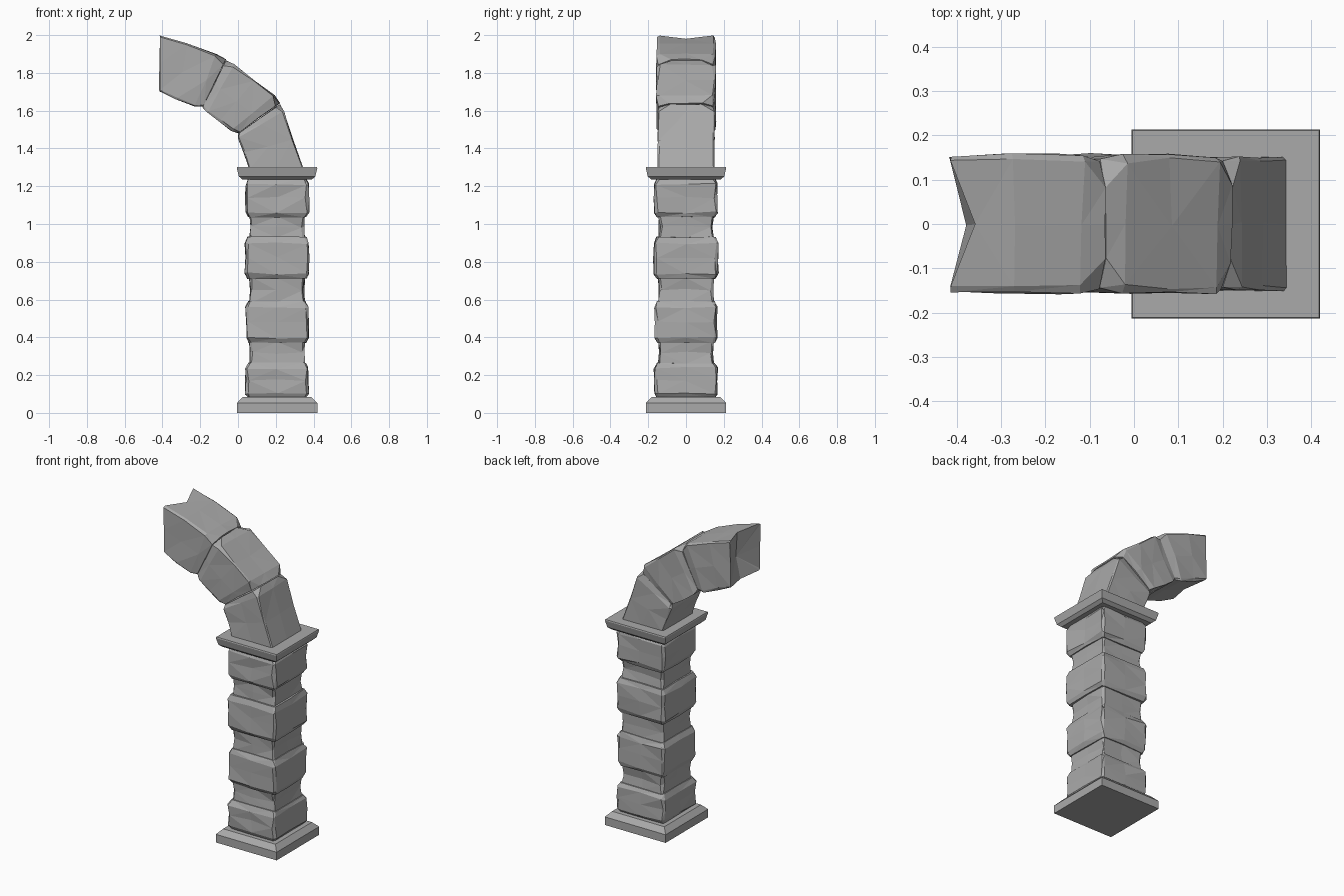
import bpy, bmesh, random
from mathutils import Vector

random.seed(7)
cube = bpy.data.objects.get("Cube")
if cube:
    bpy.data.objects.remove(cube)

stone = bpy.data.materials.new("grey stone")
stone.use_nodes = True
GREY = (0.4, 0.4, 0.4, 1)
stone.diffuse_color = GREY
stone.node_tree.nodes["Principled BSDF"].inputs["Base Color"].default_value = GREY


def section(cut, chip):
    """Square outline with cut corners and side midpoints; chip widens the +u cuts."""
    pts = []
    for su, sv, mid in ((1, 1, (0, 1)), (-1, 1, (-1, 0)), (-1, -1, (0, -1)), (1, -1, (1, 0))):
        cv = max(cut, chip) if su > 0 else cut
        cu = max(cut, chip * 0.5) if su > 0 else cut
        along_u, along_v = (su * (1 - cu), sv), (su, sv * (1 - cv))
        pts += [along_v, along_u] if su == sv else [along_u, along_v]
        pts.append(mid)
    return pts


def block(name, start, end, depth, rings, cut=0.07, rough=0.006, notch=0.0):
    """Loft a block from one xz edge to another; rings hold (t, scale, chip)."""
    s0, s1 = [Vector((x, 0, z)) for x, z in start]
    e0, e1 = [Vector((x, 0, z)) for x, z in end]

    def place(t, u, v):
        k = (u + 1) / 2
        p = s0.lerp(s1, k).lerp(e0.lerp(e1, k), t)
        return p + Vector((0, v * depth, 0))

    bm = bmesh.new()
    loops = []
    for i, (t, scale, chip) in enumerate(rings):
        last = i == len(rings) - 1
        loop = []
        for u, v in section(cut, chip):
            tt = t - notch if last and v == 0 else t
            p = place(tt, u * scale, v * scale)
            if rough:
                r = rough * (1 if 0 < i and not last else 0.5)
                p += Vector([random.uniform(-r, r) for _ in range(3)])
            loop.append(bm.verts.new(p))
        loops.append(loop)
    n = len(loops[0])
    for a, b in zip(loops, loops[1:]):
        for j in range(n):
            bm.faces.new((a[j], a[(j + 1) % n], b[(j + 1) % n], b[j]))
    # End caps; the notched end sinks towards its middle
    for loop, t in ((loops[0], 0), (loops[-1], 1 - notch * 1.5)):
        hub = bm.verts.new(place(t, 0, 0))
        for j in range(n):
            bm.faces.new((loop[j], loop[(j + 1) % n], hub))
    bmesh.ops.remove_doubles(bm, verts=bm.verts[:], dist=0.0002)
    bmesh.ops.recalc_face_normals(bm, faces=bm.faces[:])
    if rough:
        bmesh.ops.triangulate(bm, faces=bm.faces[:])
    else:
        bmesh.ops.dissolve_limit(bm, angle_limit=0.02, verts=bm.verts[:], edges=bm.edges[:])
    mesh = bpy.data.meshes.new(name)
    bm.to_mesh(mesh)
    bm.free()
    mesh.materials.append(stone)
    bpy.context.collection.objects.link(bpy.data.objects.new(name, mesh))


MID = 0.207


def upright(name, z0, z1, half, rings, **options):
    block(name, [(MID - half, z0), (MID + half, z0)],
          [(MID - half, z1), (MID + half, z1)], half, rings, **options)


# Foot and capital slabs
upright("foot_slab", 0, 0.083, 0.213, [(0, 1, 0), (0.62, 1, 0), (1, 0.86, 0)], cut=0, rough=0)
upright("capital_slab", 1.235, 1.302, 0.213,
        [(0, 0.86, 0), (0.25, 0.95, 0), (0.9, 1, 0), (1, 0.99, 0)], cut=0, rough=0)

# Wide shaft stones, worn round at top and bottom
WIDE = [(0, 0.9, 0), (0.12, 0.98, 0), (0.5, 0.98, 0), (0.85, 0.98, 0), (1, 0.9, 0)]
for i, (z0, z1, half) in enumerate([(0.08, 0.265, 0.169), (0.372, 0.59, 0.168),
                                    (0.712, 0.932, 0.173), (1.037, 1.24, 0.169)]):
    upright(f"wide_stone_{i + 1}", z0, z1, half, WIDE)

# Narrow stones between them
NARROW = [(0, 1, 0), (0.5, 0.96, 0), (1, 1, 0)]
for i, (z0, z1) in enumerate([(0.26, 0.377), (0.585, 0.717), (0.927, 1.042)]):
    upright(f"narrow_stone_{i + 1}", z0, z1, 0.146, NARROW)

# Arch stones, each running from its lower joint to its upper joint, inner edge first
block("arch_stone_lower", [(0.058, 1.295), (0.347, 1.295)], [(-0.005, 1.475), (0.228, 1.64)], 0.15,
      [(0, 1, 0), (0.45, 0.99, 0), (0.88, 1, 0), (1, 0.94, 0.4)], cut=0.05, rough=0.004)
block("arch_stone_middle", [(-0.005, 1.478), (0.228, 1.645)], [(-0.19, 1.61), (-0.06, 1.875)], 0.154,
      [(0, 0.94, 0.4), (0.14, 1.01, 0.1), (0.5, 1.01, 0), (0.86, 1.01, 0.1), (1, 0.94, 0.45)],
      cut=0.06)
block("arch_stone_broken", [(-0.19, 1.613), (-0.06, 1.88)], [(-0.415, 1.70), (-0.415, 2.0)], 0.153,
      [(0, 0.94, 0.45), (0.16, 1.02, 0.1), (0.6, 1.01, 0), (1, 0.99, 0)],
      cut=0.06, notch=0.15)
